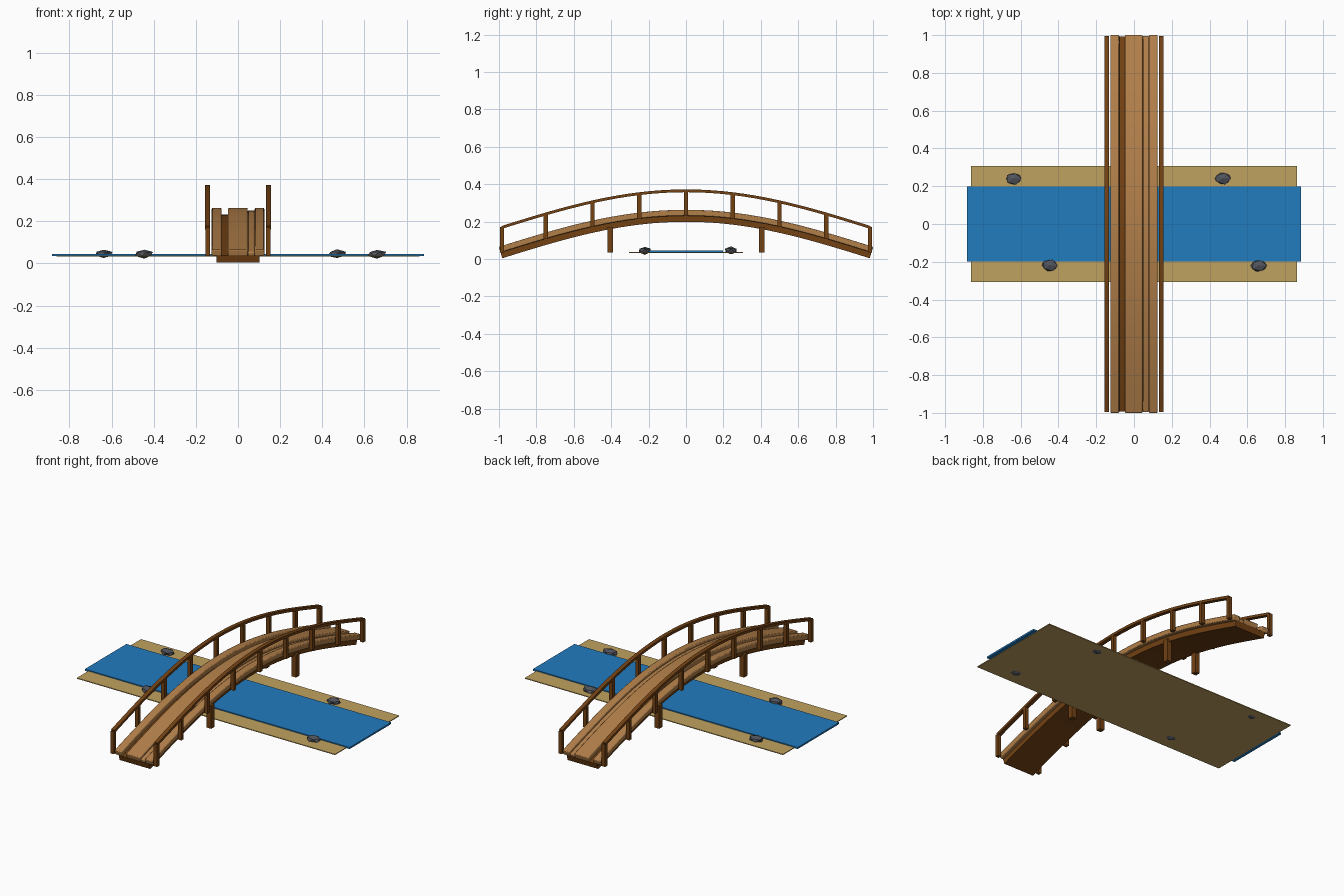
import bpy, bmesh, math, random
from mathutils import Vector

if "Cube" in bpy.data.objects:
    bpy.data.objects.remove(bpy.data.objects["Cube"])

random.seed(4)
HALF, RISE, BASE = 0.982, 0.195, 0.004


def material(name, rgb):
    m = bpy.data.materials.new(name)
    m.diffuse_color = (*rgb, 1)
    m.use_nodes = True
    m.node_tree.nodes["Principled BSDF"].inputs["Base Color"].default_value = m.diffuse_color
    return m


PLANK = material("light_wood", (0.45, 0.215, 0.068))
DARK = material("dark_wood", (0.17, 0.054, 0.007))
WATER = material("water_blue", (0.016, 0.2, 0.52))
SAND = material("sand", (0.53, 0.36, 0.115))
STONE = material("stone_grey", (0.085, 0.09, 0.11))


def arch(y):
    return BASE + RISE * math.cos(math.pi * y / (2 * HALF))


def finish(name, bm, mat, bevel=0, smooth=False):
    bmesh.ops.recalc_face_normals(bm, faces=bm.faces)
    me = bpy.data.meshes.new(name)
    bm.to_mesh(me)
    bm.free()
    me.materials.append(mat)
    ob = bpy.data.objects.new(name, me)
    bpy.context.collection.objects.link(ob)
    if bevel:
        mod = ob.modifiers.new("bevel", "BEVEL")
        mod.width, mod.segments, mod.limit_method = bevel, 2, "ANGLE"
        mod.angle_limit = math.radians(40)
    if smooth:
        bpy.ops.object.select_all(action="DESELECT")
        ob.select_set(True)
        bpy.context.view_layer.objects.active = ob
        bpy.ops.object.shade_smooth_by_angle(angle=math.radians(30))
    return ob


def box(name, x, y, z, mat):
    bm = bmesh.new()
    bmesh.ops.create_cube(bm, size=1)
    for v in bm.verts:
        for i, (a, b) in enumerate((x, y, z)):
            v.co[i] = a if v.co[i] < 0 else b
    return finish(name, bm, mat)


def arched_beam(name, x0, x1, low, high, mat, lift=0, bevel=0, steps=32):
    """Rectangular section swept along the arch, square to the curve."""
    bm = bmesh.new()
    rings = []
    for i in range(steps + 1):
        y = HALF * (2 * i / steps - 1)
        slope = -RISE * math.pi / (2 * HALF) * math.sin(math.pi * y / (2 * HALF))
        n = Vector((0, -slope, 1)).normalized()
        c = Vector((0, y, arch(y) + lift))
        rings.append([bm.verts.new(c + n * o + Vector((x, 0, 0)))
                      for x, o in ((x0, low), (x1, low), (x1, high), (x0, high))])
    for a, b in zip(rings, rings[1:]):
        for k in range(4):
            bm.faces.new((a[k], a[(k + 1) % 4], b[(k + 1) % 4], b[k]))
    bm.faces.new(rings[0])
    bm.faces.new(rings[-1])
    return finish(name, bm, mat, bevel, True)


# Arched base and lengthwise planks, with an open groove and one sunken plank
arched_beam("arch_base", -0.102, 0.102, 0, 0.034, DARK)
for i, (x0, x1, top) in enumerate(((-0.125, -0.078, 0.064), (-0.048, 0.046, 0.064),
                                   (0.046, 0.079, 0.053), (0.079, 0.125, 0.064))):
    arched_beam(f"plank_{i + 1}", x0, x1, 0.032, top, PLANK, bevel=0.005)

# Handrails, posts and legs on both sides
for side, s in (("left", -1), ("right", 1)):
    arched_beam(f"handrail_{side}", s * 0.144 - 0.012, s * 0.144 + 0.012,
                0, 0.015, DARK, lift=0.158)
    for k in range(-4, 5):
        y = max(-0.983, min(0.983, k * 0.25))
        z = arch(y)
        box(f"post_{side}_{k + 5}", (s * 0.144 - 0.011, s * 0.144 + 0.011),
            (y - 0.011, y + 0.011), (z + 0.031, z + 0.166), DARK)
    for end, y in (("front", -0.405), ("back", 0.405)):
        box(f"leg_{side}_{end}", (s * 0.1 - 0.015, s * 0.1 + 0.015),
            (y - 0.015, y + 0.015), (0.035, arch(y) + 0.012), DARK)

# Stream bed and water
box("sand_bed", (-0.862, 0.862), (-0.306, 0.306), (0.033, 0.038), SAND)
box("water", (-0.884, 0.884), (-0.198, 0.198), (0.034, 0.044), WATER)

# Rocks on the banks
for i, (x, y) in enumerate(((-0.637, 0.24), (0.47, 0.24), (-0.445, -0.22), (0.66, -0.22))):
    bm = bmesh.new()
    bmesh.ops.create_icosphere(bm, subdivisions=1, radius=1)
    for v in bm.verts:
        v.co *= random.uniform(0.88, 1.1)
        v.co = Vector((x + v.co.x * 0.046, y + v.co.y * 0.034, 0.045 + v.co.z * 0.021))
    finish(f"rock_{i + 1}", bm, STONE)
